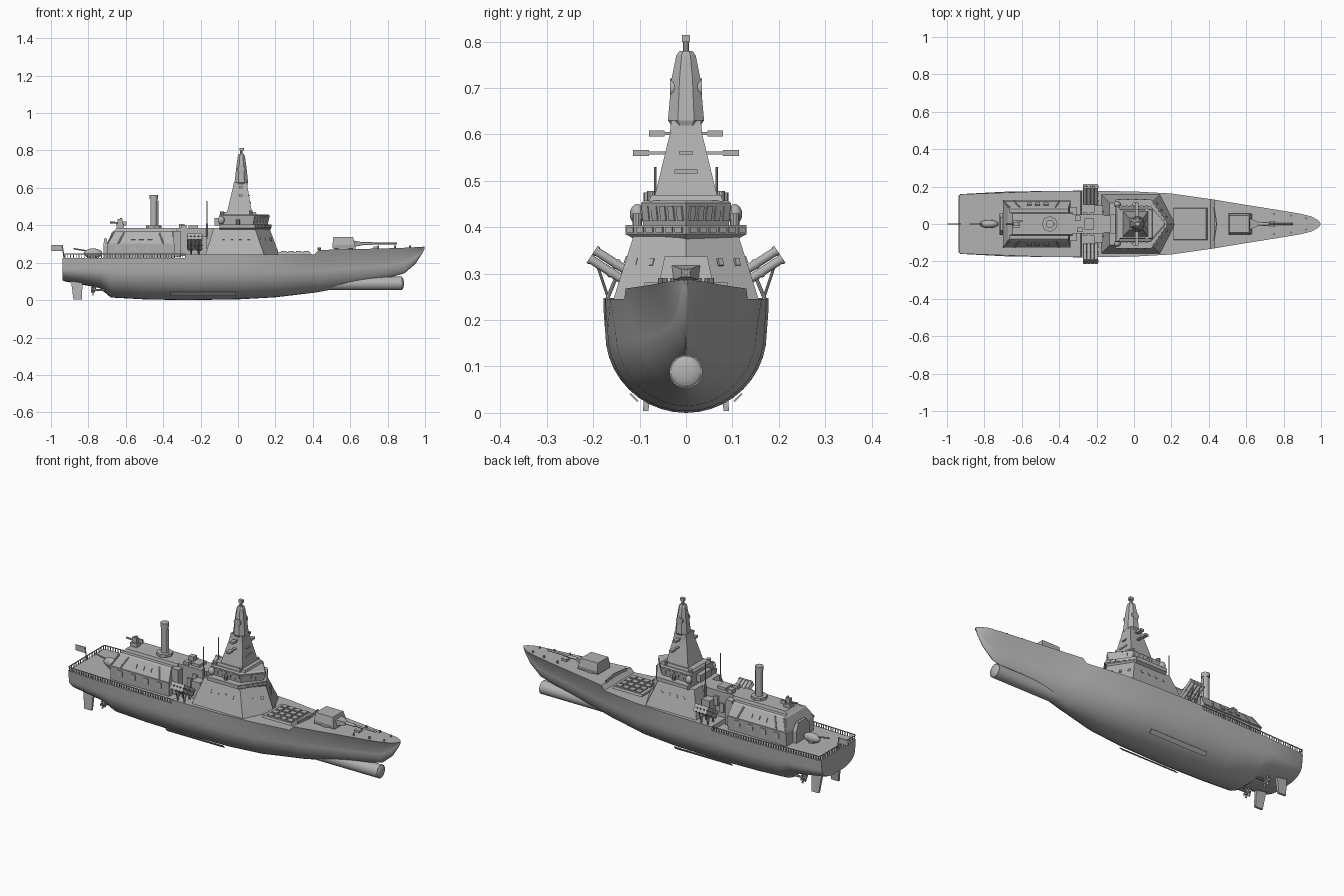
import bpy, bmesh, math
from mathutils import Vector, Matrix

default_cube = bpy.data.objects.get("Cube")
if default_cube:
    bpy.data.objects.remove(default_cube, do_unlink=True)

grey = bpy.data.materials.new("naval_grey")
grey.use_nodes = True
grey.diffuse_color = (0.45, 0.45, 0.45, 1)
grey.node_tree.nodes["Principled BSDF"].inputs["Base Color"].default_value = grey.diffuse_color


def finish(name, bm, smooth=False):
    bmesh.ops.recalc_face_normals(bm, faces=bm.faces[:])
    mesh = bpy.data.meshes.new(name)
    bm.to_mesh(mesh)
    bm.free()
    mesh.materials.append(grey)
    obj = bpy.data.objects.new(name, mesh)
    bpy.context.collection.objects.link(obj)
    if smooth:
        bpy.ops.object.select_all(action='DESELECT')
        obj.select_set(True)
        bpy.context.view_layer.objects.active = obj
        bpy.ops.object.shade_smooth_by_angle(angle=math.radians(32))
    return obj


def loft(name, rings, smooth=False):
    """Skin closed rings of equal length and cap both ends."""
    bm = bmesh.new()
    loops = [[bm.verts.new(p) for p in ring] for ring in rings]
    for a, b in zip(loops, loops[1:]):
        for i in range(len(a)):
            j = (i + 1) % len(a)
            bm.faces.new((a[i], a[j], b[j], b[i]))
    bm.faces.new(loops[0])
    bm.faces.new(loops[-1])
    return finish(name, bm, smooth)


def add_box(bm, centre, size, turn=Matrix()):
    bmesh.ops.create_cube(bm, size=1, matrix=Matrix.Translation(centre) @ turn @ Matrix.Diagonal((*size, 1)))


def boxes(name, items):
    bm = bmesh.new()
    for item in items:
        add_box(bm, *item)
    return finish(name, bm)


def rods(name, items, sides=10):
    """Round bars, each given as start, end, radius."""
    bm = bmesh.new()
    for start, end, radius in items:
        a, b = Vector(start), Vector(end)
        turn = (b - a).to_track_quat('Z', 'Y').to_matrix().to_4x4()
        bmesh.ops.create_cone(bm, cap_ends=True, segments=sides, radius1=radius, radius2=radius,
                              depth=(b - a).length, matrix=Matrix.Translation((a + b) / 2) @ turn)
    return finish(name, bm, True)


def ball(name, centre, size):
    bm = bmesh.new()
    bmesh.ops.create_uvsphere(bm, u_segments=16, v_segments=10, radius=1,
                              matrix=Matrix.Translation(centre) @ Matrix.Diagonal((*size, 1)))
    return finish(name, bm, True)


def rect(x0, x1, half, z):
    return [(x0, -half, z), (x1, -half, z), (x1, half, z), (x0, half, z)]


def house(back, shoulder, nose, half, z):
    """Five-sided plan with a pointed front."""
    return [(back, -half, z), (shoulder, -half, z), (nose, 0, z), (shoulder, half, z), (back, half, z)]


def wall_windows(name, a, b, count, width, height, lean):
    """Thin panes spread from a to b, leaning back from the vertical."""
    a, b = Vector(a), Vector(b)
    along = (b - a).normalized()
    out = along.cross(Vector((0, 0, 1)))
    up = (Vector((0, 0, 1)) - out * lean).normalized()
    turn = Matrix((along, up, along.cross(up))).transposed().to_4x4()
    boxes(name, [(a.lerp(b, (i + .5) / count), (width, height, .006), turn) for i in range(count)])


# Hull: x, deck half width, knuckle half width, keel z, knuckle z, deck z, fullness
stations = [
    (-.937, .152, .146, .105, .17, .225, .7), (-.925, .160, .152, .1, .17, .225, .7),
    (-.74, .17, .166, .065, .17, .225, .8), (-.68, .173, .169, .014, .17, .225, 1),
    (-.5, .176, .172, .004, .17, .225, 1), (-.285, .178, .174, 0, .172, .225, 1),
    (-.28, .178, .174, 0, .172, .245, 1), (0, .174, .169, .004, .174, .245, 1),
    (.2, .163, .152, .015, .176, .245, 1), (.41, .133, .108, .04, .18, .245, 1.15),
    (.43, .13, .104, .043, .18, .268, 1.15), (.6, .102, .068, .075, .188, .272, 1.3),
    (.8, .07, .036, .118, .2, .277, 1.4), (.89, .055, .024, .143, .21, .28, 1.4),
    (.95, .04, .016, .195, .24, .283, 1.3), (.985, .02, .009, .25, .268, .285, 1),
    (.998, .003, .002, .275, .28, .286, 1)]
rings = []
for x, deck, knuckle, keel, zk, top, power in stations:
    half = [(deck, top), (knuckle, zk)]
    for i in range(1, 10):
        angle = i * math.pi / 20
        half.append((knuckle * math.cos(angle) ** power, keel + (zk - keel) * (1 - math.sin(angle))))
    rings.append([(x, y, z) for y, z in half] + [(x, 0, keel)] + [(x, -y, z) for y, z in reversed(half)])
loft("hull", rings, True)

# Bulb, running gear and bilge keels
rods("bow_bulb", [((.3, 0, .089), (.878, 0, .089), .036)], 32)
ball("bulb_nose", (.873, 0, .089), (.014, .036, .036))
for side, label in ((-1, "right"), (1, "left")):
    loft(label + "_rudder", [[(x, side * (.087 + t), .004) for x, t in ((-.88, -.006), (-.835, -.006), (-.835, .006), (-.88, .006))],
                             [(x, side * (.075 + t), .12) for x, t in ((-.895, -.008), (-.83, -.008), (-.83, .008), (-.895, .008))]])
    rods(label + "_propeller_shaft", [((-.78, side * .07, .055), (-.6, side * .07, .05), .006),
                                      ((-.785, side * .07, .055), (-.765, side * .07, .055), .014),
                                      ((-.765, side * .07, .055), (-.765, side * .075, .1), .005)])
    boxes(label + "_propeller", [((-.775, side * .07, .055), (.004, .06, .012), Matrix.Rotation(k * math.pi / 3, 4, 'X')) for k in range(3)])
    boxes(label + "_bilge_keel", [((-.185, side * .112, .033), (.35, .024, .004), Matrix.Rotation(side * .8, 4, 'X'))])

# Aft railing
posts = []
for side in (-1, 1):
    for i in range(44):
        x = -.925 + i * .015
        posts.append(((x, side * (.158 + .017 * min(1, (x + .93) / .45)), .235), (.004, .003, .022)))
    for a, b in (((-.93, .158), (-.48, .175)), ((-.48, .175), (-.28, .176))):
        slope = math.atan2(b[1] - a[1], b[0] - a[0])
        centre = ((a[0] + b[0]) / 2, side * (a[1] + b[1]) / 2, .246)
        posts.append((centre, (b[0] - a[0], .004, .004), Matrix.Rotation(side * slope, 4, 'Z')))
posts += [((-.932, -.15 + i * .02, .235), (.003, .004, .022)) for i in range(16)]
posts.append(((-.932, 0, .246), (.004, .31, .004)))
boxes("aft_railing", posts)

# Flag and aft turret
rods("flag_pole", [((-.93, 0, .225), (-.94, 0, .295), .003)])
boxes("flag", [((-.968, 0, .278), (.06, .003, .032))])
ball("aft_turret", (-.775, 0, .25), (.05, .022, .026))
rods("aft_turret_barrel", [((-.8, 0, .262), (-.88, 0, .275), .004), ((-.775, 0, .22), (-.775, 0, .25), .02)])

# Hangar: sloped flanks and a raised centre roof
loft("hangar", [rect(-.7, -.34, .118, .22), rect(-.7, -.34, .122, .3), rect(-.675, -.35, .088, .362), rect(-.665, -.35, .08, .37)])
loft("hangar_roof", [rect(-.67, -.33, .062, .365), rect(-.65, -.33, .056, .385)])
loft("hangar_back_plate", [rect(-.72, -.7, .06, .22), rect(-.72, -.7, .06, .29), rect(-.715, -.7, .035, .33)])
for side, label in ((-1, "right"), (1, "left")):
    boxes(label + "_hangar_windows", [((-.56 + .045 * i, side * .106, .333), (.026, .006, .022), Matrix.Rotation(side * .5, 4, 'X')) for i in range(3)]
          + [((-.64 + .08 * i, side * .122, .275), (.03, .006, .03)) for i in range(4)]
          + [((-.52, side * .123, .3), (.36, .008, .006))])
    # Hangar flank braces
    rods(label + "_hangar_braces", [((-.7, side * .123, .3), (-.665, side * .09, .362), .004),
                                    ((-.64, side * .122, .303), (-.61, side * .09, .36), .004),
                                    ((-.4, side * .122, .303), (-.42, side * .09, .36), .004)])

# Roof gun and funnel
boxes("roof_gun", [((-.63, 0, .395), (.04, .035, .022)), ((-.63, 0, .418), (.026, .02, .03)), ((-.61, .016, .41), (.03, .012, .02))])
rods("roof_gun_barrel", [((-.63, 0, .412), (-.685, 0, .416), .005), ((-.625, 0, .42), (-.625, 0, .44), .006)])
rods("funnel_base", [((-.45, 0, .37), (-.45, 0, .4), .042)], 8)
rods("funnel", [((-.45, 0, .38), (-.45, 0, .555), .019), ((-.45, 0, .54), (-.45, 0, .563), .022),
                ((-.43, 0, .38), (-.43, 0, .53), .006)], 20)

# Deckhouse amidships
boxes("mid_deckhouse", [((-.26, 0, .31), (.2, .1, .15)), ((-.325, 0, .3), (.04, .18, .14)), ((-.19, 0, .29), (.05, .2, .1)),
                        ((-.24, 0, .39), (.05, .06, .02)), ((-.3, .03, .395), (.03, .03, .025)), ((-.29, -.03, .392), (.03, .025, .02))])
boxes("deckhouse_lockers", [((-.26 + .035 * i, s * .055, .3 + .03 * (i % 2)), (.024, .012, .05)) for i in range(3) for s in (-1, 1)])

# Missile tubes and their stands
for side, label in ((-1, "right"), (1, "left")):
    tubes, stand = [], []
    for x in (-.252, -.212):
        for dx in (-.010, .010):
            for lift in (0, .021):
                a = Vector((x + dx, side * (.118 - lift * .55), .275 + lift * .83))
                b = a + Vector((0, side * .09, .058))
                tubes.append((a, b, .0095))
                tubes += [(a.lerp(b, t), a.lerp(b, t + .06), .0115) for t in (0, .45, .94)]
        stand += [((x, side * .172, .24), (x, side * .148, .298), .004), ((x, side * .12, .24), (x, side * .13, .285), .005),
                  ((x, side * .165, .24), (x, side * .19, .315), .003)]
    rods(label + "_missile_tubes", tubes, 12)
    rods(label + "_missile_stand", stand, 8)
    rods(label + "_whip_antenna", [((-.165, side * .066, .38), (-.165, side * .066, .53), .0025),
                                   ((-.165, side * .066, .33), (-.165, side * .066, .41), .006)])

# Main superstructure and bridge
loft("superstructure", [house(-.175, .14, .222, .158, .24), house(-.13, .09, .168, .112, .385)])
loft("bridge_wings", [house(-.1, .085, .172, .112, .375), house(-.1, .09, .178, .13, .385), house(-.1, .09, .178, .13, .405)])
loft("bridge", [house(-.1, .08, .158, .092, .4), house(-.1, .088, .17, .097, .452), house(-.1, .08, .16, .09, .458)])
loft("mast_platform", [rect(-.1, .1, .08, .455), rect(-.09, .095, .075, .47)])
for side, label in ((-1, "right"), (1, "left")):
    # Panes run left to right as seen from outside
    def panes(name, a, b, *rest):
        a, b = (a[0], side * a[1], a[2]), (b[0], side * b[1], b[2])
        wall_windows(label + name, *((a, b) if side < 0 else (b, a)), *rest)
    panes("_bridge_front_panes", (.084, .094, .43), (.164, .004, .43), 5, .015, .032, -.15)
    panes("_bridge_side_panes", (-.08, .0945, .43), (.08, .0945, .43), 6, .018, .03, -.1)
    panes("_wing_panes", (.09, .13, .395), (.178, .005, .395), 6, .018, .012, 0)
    panes("_lower_front_panes", (.11, .128, .325), (.188, .02, .325), 3, .012, .016, .38)
    panes("_lower_side_panes", (-.1, .129, .33), (.08, .129, .33), 4, .012, .016, .32)
    rods(label + "_signal_lamps", [((-.085, side * .08, .45), (-.085, side * .08, .475), .012),
                                   ((.07, side * .075, .45), (.07, side * .075, .478), .009),
                                   ((.0, side * .105, .4), (.0, side * .105, .43), .01)])
    ball(label + "_sensor_dome", (-.09, side * .105, .428), (.018, .016, .022))
boxes("aft_bridge_lockers", [((-.11, 0, .42), (.03, .1, .04)), ((-.145, 0, .34), (.03, .09, .09))])

# Mast tower with faceted radar head
loft("mast_tower", [rect(-.06, .075, .068, .465), rect(-.028, .052, .035, .6), rect(-.022, .048, .032, .63)])


def octagon(half_x, half_y, z):
    cut = .45
    return [(.018 + u * half_x, v * half_y, z) for u, v in
            ((-1, -cut), (-cut, -1), (cut, -1), (1, -cut), (1, cut), (cut, 1), (-cut, 1), (-1, cut))]


loft("radar_head", [octagon(.03, .028, .615), octagon(.036, .039, .63), octagon(.026, .031, .72),
                    octagon(.019, .021, .77), octagon(.014, .014, .78)])
rods("radar_discs", [((.018, -.035, .7), (.018, .035, .7), .02)], 16)
rods("mast_pole", [((.018, 0, .77), (.018, 0, .803), .007)])
boxes("mast_cap", [((.02, 0, .807), (.022, .018, .015))])
boxes("mast_yards", [((.015, 0, .56), (.014, .22, .006)), ((.015, 0, .602), (.014, .15, .006)),
                     ((.015, 0, .56), (.1, .03, .006)), ((.015, 0, .52), (.11, .05, .008))]
      + [((.015, s * y, z), (.02, .034, .012)) for s in (-1, 1) for y, z in ((.097, .56), (.063, .602))])

# Vertical launch hatches and breakwater
loft("launcher_base", [rect(.21, .395, .088, .24), rect(.21, .385, .082, .256)])
boxes("launcher_hatches", [((.245 + .04 * i, -.06 + .04 * j, .258), (.03, .03, .008)) for i in range(4) for j in range(4)])
boxes("breakwater", [((.435, s * .045, .274), (.006, .09, .014), Matrix.Rotation(s * .15, 4, 'Z')) for s in (-1, 1)])

# Fore gun
rods("gun_ring", [((.565, 0, .265), (.565, 0, .28), .05)], 24)
loft("gun_house", [rect(.505, .63, .052, .277), rect(.505, .625, .055, .295), rect(.51, .615, .046, .337)])
loft("gun_mantlet", [[(.62, -.03, .285), (.62, .03, .285), (.62, .03, .318), (.62, -.03, .318)],
                     [(.665, -.01, .293), (.665, .01, .293), (.665, .01, .31), (.665, -.01, .31)]])
rods("gun_barrel", [((.63, 0, .302), (.85, 0, .302), .005), ((.64, 0, .302), (.72, 0, .302), .008)], 12)

# Bow fittings
rods("bow_bollards", [((x, s * y, .27), (x, s * y, .291), .005) for s in (-1, 1) for x, y in ((.75, .055), (.84, .045), (.92, .03))])
boxes("anchor_winch", [((.74, 0, .28), (.03, .03, .014))])
